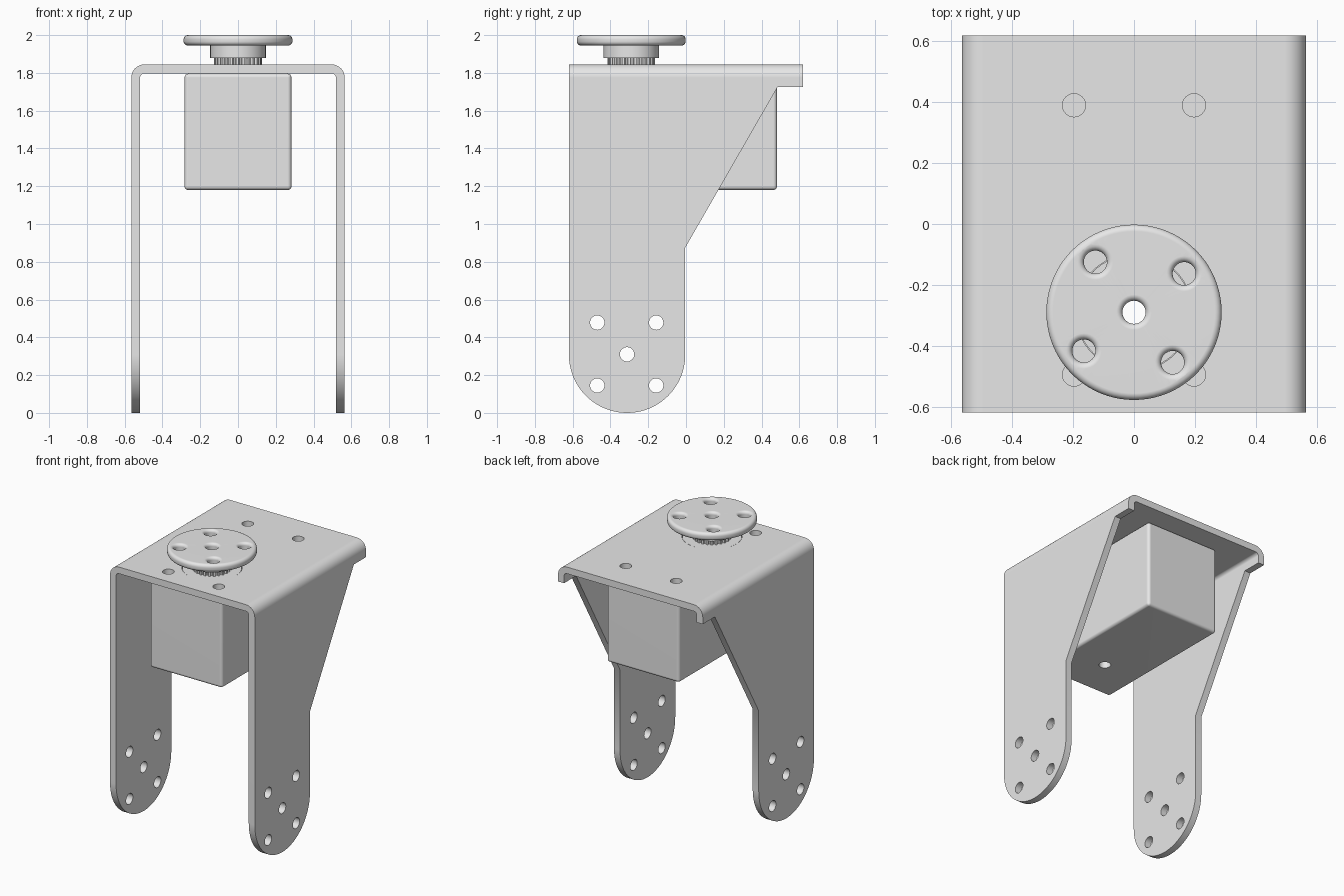
import bpy
import bmesh
from math import sin, cos, pi, radians, tau
from mathutils import Matrix, Vector

if "Cube" in bpy.data.objects:
    bpy.data.objects.remove(bpy.data.objects["Cube"], do_unlink=True)

grey = bpy.data.materials.new("light_grey")
grey.use_nodes = True
grey.diffuse_color = (0.8, 0.8, 0.8, 1)
grey.node_tree.nodes["Principled BSDF"].inputs["Base Color"].default_value = (0.8, 0.8, 0.8, 1)

SHAFT_Y = -0.29
HOLE_R = 0.038


def finish_mesh(name, bm):
    bmesh.ops.recalc_face_normals(bm, faces=bm.faces)
    mesh = bpy.data.meshes.new(name)
    bm.to_mesh(mesh)
    bm.free()
    mesh.materials.append(grey)
    obj = bpy.data.objects.new(name, mesh)
    bpy.context.collection.objects.link(obj)
    return obj


def prism(name, points, axis, start, end):
    """Closed 2D outline pushed along one axis."""
    place = {"x": lambda u, v: (start, u, v),
             "y": lambda u, v: (u, start, v),
             "z": lambda u, v: (u, v, start)}[axis]
    bm = bmesh.new()
    face = bm.faces.new([bm.verts.new(place(u, v)) for u, v in points])
    new = bmesh.ops.extrude_face_region(bm, geom=[face])["geom"]
    step = Vector([(end - start) * (a == axis) for a in "xyz"])
    bmesh.ops.translate(bm, vec=step, verts=[g for g in new if isinstance(g, bmesh.types.BMVert)])
    return finish_mesh(name, bm)


def lathe(name, profile, x=0, y=SHAFT_Y, steps=64):
    """Profile of (radius, z) points, spun about a vertical axis."""
    bm = bmesh.new()
    verts = [bm.verts.new((r, 0, z)) for r, z in profile]
    edges = [bm.edges.new(pair) for pair in zip(verts, verts[1:])]
    bmesh.ops.spin(bm, geom=verts + edges, axis=(0, 0, 1), cent=(0, 0, 0),
                   angle=tau, steps=steps, use_duplicate=False)
    bmesh.ops.remove_doubles(bm, verts=bm.verts, dist=0.0001)
    bmesh.ops.transform(bm, matrix=Matrix.Translation((x, y, 0)), verts=bm.verts)
    return finish_mesh(name, bm)


def arc(u, v, r, a, b, n=8):
    return [(u + r * cos(radians(a + (b - a) * i / n)),
             v + r * sin(radians(a + (b - a) * i / n))) for i in range(n + 1)]


def circle(u, v, r, n=32):
    return arc(u, v, r, 0, 360, n)[:-1]


def boolean(obj, tool, operation="DIFFERENCE"):
    """Apply a boolean and throw the cutter away."""
    mod = obj.modifiers.new("cut", "BOOLEAN")
    mod.operation, mod.solver, mod.object = operation, "EXACT", tool
    bpy.context.view_layer.objects.active = obj
    bpy.ops.object.modifier_apply(modifier=mod.name)
    bpy.data.objects.remove(tool, do_unlink=True)


def smooth(obj):
    bpy.ops.object.select_all(action="DESELECT")
    obj.select_set(True)
    bpy.context.view_layer.objects.active = obj
    bpy.ops.object.shade_smooth_by_angle(angle=radians(35))
    obj.modifiers.new("flat_shading", "WEIGHTED_NORMAL").keep_sharp = True


# Bent bracket: channel section trimmed to the side outline
W, TOP, T, R = 0.565, 1.845, 0.047, 0.07
cx, cz = W - R, TOP - R
outer = arc(cx, cz, R, 0, 90)
inner = arc(cx, cz, R - T, 90, 0)
half = [(W, -0.1)] + outer
inside = inner + [(W - T, -0.1)]
section = (half + [(-u, v) for u, v in reversed(half)]
           + [(-u, v) for u, v in reversed(inside)] + inside)
bracket = prism("bracket", section, "y", -0.62, 0.62)
outline = (arc(-0.312, 0.308, 0.308, 180, 360, 40)
           + [(-0.004, 0.875), (0.485, 1.725), (0.7, 1.725), (0.7, 2.1), (-0.62, 2.1)])
boolean(bracket, prism("side_outline", outline, "x", -1, 1), "INTERSECT")

# Screw holes in the legs and top plate, and the opening for the servo collar
for y, z in [(-0.312, 0.31)] + [(y, z) for y in (-0.47, -0.158) for z in (0.145, 0.478)]:
    boolean(bracket, prism("leg_hole", circle(y, z, HOLE_R), "x", -1, 1))
for x in (-0.197, 0.197):
    for y in (-0.495, 0.39):
        boolean(bracket, prism("plate_hole", circle(x, y, HOLE_R), "z", 1.7, 2))
boolean(bracket, prism("collar_opening", circle(0, SHAFT_Y, 0.192, 64), "z", 1.7, 2))

# Servo body with softened edges
bm = bmesh.new()
bmesh.ops.create_cube(bm, size=1, matrix=Matrix.Translation((0, -0.05, 1.488))
                      @ Matrix.Diagonal((0.566, 1.064, 0.616, 1)))
bmesh.ops.bevel(bm, geom=bm.edges[:], offset=0.02, segments=4, profile=0.5, affect="EDGES")
servo_body = finish_mesh("servo_body", bm)

# Collar filling the plate opening
servo_collar = prism("servo_collar", circle(0, SHAFT_Y, 0.19, 64), "z", 1.79, TOP - 0.001)

# Toothed output shaft
teeth = 25
gear = []
for i in range(teeth):
    for offset, r in ((0, 0.112), (0.3, 0.112), (0.45, 0.126), (0.85, 0.126)):
        a = tau * (i + offset) / teeth
        gear.append((r * cos(a), SHAFT_Y + r * sin(a)))
output_shaft = prism("output_shaft", gear, "z", TOP - 0.01, 1.885)

# Hub under the disc
horn_hub = prism("horn_hub", circle(0, SHAFT_Y, 0.147, 64), "z", 1.88, 1.95)

# Round disc with rounded rim
lo, hi, rim, f = 1.945, 2.0, 0.288, 0.022
horn_disc = lathe("horn_disc", [(0, lo)] + arc(rim - f, lo + f, f, -90, 0, 5)
                  + arc(rim - f, hi - f, f, 0, 90, 5) + [(0, hi)], steps=80)

# Five disc holes with rounded lips
flare = 0.02
lip = arc(HOLE_R + flare, hi - flare, flare, 180, 90, 5)
cutter_profile = [(0, 1.8), (HOLE_R, 1.8)] + lip + [(HOLE_R + flare, 2.1), (0, 2.1)]
spots = [(0, SHAFT_Y)]
for i in range(4):
    a = radians(37.6) + i * pi / 2
    spots.append((0.208 * cos(a), SHAFT_Y + 0.208 * sin(a)))
for x, y in spots:
    boolean(horn_disc, lathe("disc_hole", cutter_profile, x, y, 32))

# Bore along the shaft axis through everything below the disc
for part in (servo_body, servo_collar, output_shaft, horn_hub):
    boolean(part, prism("bore", circle(0, SHAFT_Y, HOLE_R), "z", 1, 2.2))

for part in (bracket, servo_body, servo_collar, output_shaft, horn_hub, horn_disc):
    smooth(part)
